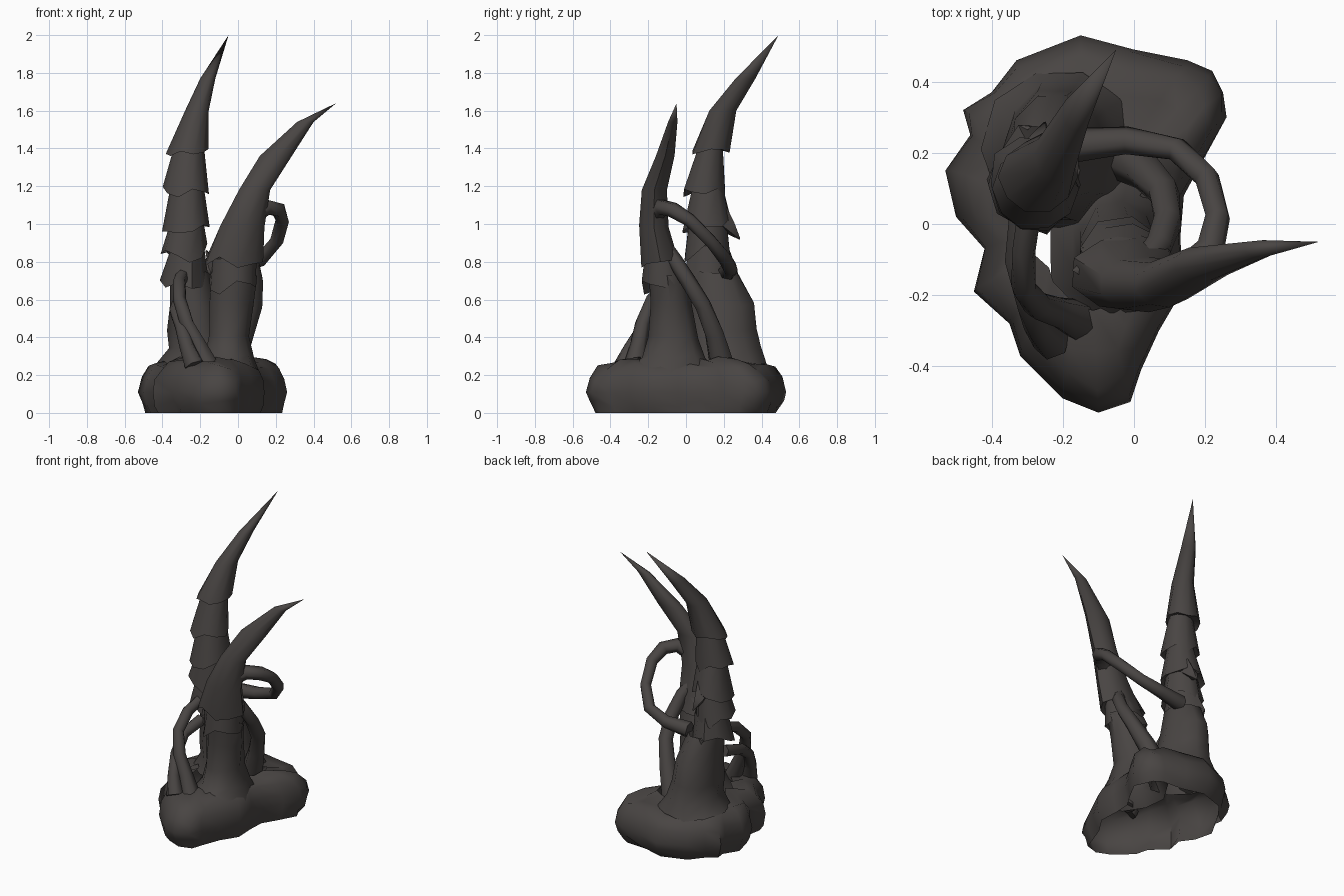
import bpy, bmesh, math, random
from mathutils import Vector

random.seed(4)
mat = bpy.data.materials.new("charred dark stone")
mat.diffuse_color = (0.066, 0.059, 0.056, 1)


def loft(name, rings, tip=None, start=None, angle=40):
    """Skin a list of point rings; optional end points close the ends."""
    bm = bmesh.new()
    vr = [[bm.verts.new(p) for p in r] for r in rings]
    n = len(vr[0])
    for a, b in zip(vr, vr[1:]):
        for i in range(n):
            j = (i + 1) % n
            bm.faces.new((a[i], a[j], b[j], b[i]))
    for end, ring in ((tip, vr[-1]), (start, vr[0])):
        if end is not None:
            v = bm.verts.new(end)
            for i in range(n):
                bm.faces.new((ring[i], ring[(i + 1) % n], v))
    bmesh.ops.recalc_face_normals(bm, faces=bm.faces)
    me = bpy.data.meshes.new(name)
    bm.to_mesh(me)
    bm.free()
    me.materials.append(mat)
    ob = bpy.data.objects.new(name, me)
    bpy.context.collection.objects.link(ob)
    bpy.ops.object.select_all(action='DESELECT')
    ob.select_set(True)
    bpy.context.view_layer.objects.active = ob
    bpy.ops.object.shade_smooth_by_angle(angle=math.radians(angle))
    return ob


def spire(name, slices, tip, sides=10):
    """slices: (z, x0, x1, y0, y1, ragged) horizontal extents of the horn."""
    rings = []
    for z, x0, x1, y0, y1, rag in slices:
        ring = []
        for i in range(sides):
            a = 2 * math.pi * i / sides
            k = 1 + random.uniform(-0.9, 0.5) * rag
            ring.append(Vector(((x0 + x1) / 2 + (x1 - x0) / 2 * math.cos(a) * k,
                                (y0 + y1) / 2 + (y1 - y0) / 2 * math.sin(a) * k,
                                z + random.uniform(-0.35, 0.35) * rag)))
        rings.append(ring)
    return loft(name, rings, tip, angle=50)


def vine(name, path, sides=6):
    """path: (x, y, z, radius) along a twisting root."""
    pts = [Vector(p[:3]) for p in path]
    rings = []
    for i, p in enumerate(pts):
        t = (pts[min(i + 1, len(pts) - 1)] - pts[max(i - 1, 0)]).normalized()
        u = t.cross(Vector((0.3, 0.2, 1))).normalized()
        w = t.cross(u)
        rings.append([p + (u * math.cos(a) + w * math.sin(a)) * path[i][3]
                      for a in (2 * math.pi * k / sides for k in range(sides))])
    return loft(name, rings, pts[-1], pts[0], 75)


# lumpy three-lobed rock base, open underneath
outline = [(-.15, .53), (0, .49), (.15, .46), (.22, .43), (.25, .37), (.26, .30),
           (.20, .19), (.14, .08), (.13, -.04), (.14, -.18), (.07, -.30), (.02, -.41),
           (-.01, -.50), (-.10, -.53), (-.20, -.49), (-.32, -.37), (-.35, -.28),
           (-.45, -.19), (-.42, -.07), (-.50, .02), (-.53, .15), (-.46, .25),
           (-.48, .32), (-.40, .37), (-.33, .46)]
cx, cy = -.13, .04
base = []
for z, s, j in ((0, .91, .03), (.05, .96, .025), (.11, 1, 0), (.18, .97, .025),
                (.24, .87, .03), (.265, .72, .03), (.285, .5, .02)):
    base.append([Vector((cx + (x - cx) * s * (1 + random.uniform(-j, j)),
                         cy + (y - cy) * s * (1 + random.uniform(-j, j)),
                         z + random.uniform(-j, j) * (z > 0) * .7)) for x, y in outline])
loft("rock_base", base, angle=60)

# tall horn: flared trunk, overlapping ragged collars, curved point
spire("tall_horn", [
    (.25, -.43, .01, -.02, .44, .04), (.34, -.37, -.05, .0, .405, .05),
    (.44, -.375, -.07, .0, .38, .05), (.57, -.36, -.10, .01, .37, .04),
    (.74, -.36, -.15, .02, .28, .03),
    (.69, -.41, -.16, -.03, .28, .16), (.87, -.36, -.18, .02, .23, .04),
    (.84, -.41, -.17, -.03, .25, .16), (1.01, -.36, -.18, .01, .22, .04),
    (.98, -.41, -.15, -.03, .25, .14), (1.19, -.36, -.18, .03, .20, .03),
    (1.17, -.40, -.155, -.02, .22, .08), (1.40, -.34, -.18, .06, .20, .03),
    (1.38, -.38, -.16, .03, .235, .06), (1.60, -.28, -.155, .12, .27, 0),
    (1.77, -.20, -.12, .26, .37, 0)], (-.05, .49, 2.0))

# short horn leaning to the right, its foot spreading into the rock
spire("short_horn", [
    (.22, -.25, .12, -.33, .16, .04), (.30, -.18, .09, -.24, .11, .04),
    (.40, -.16, .06, -.20, .07, .04), (.58, -.16, .08, -.19, .03, .04),
    (.72, -.15, .10, -.20, .0, .03),
    (.66, -.17, .11, -.24, .02, .14), (.82, -.14, .10, -.22, -.04, .03),
    (.78, -.175, .125, -.25, -.02, .14), (.99, -.10, .14, -.25, -.09, .03),
    (1.18, .0, .17, -.235, -.10, 0), (1.36, .11, .285, -.16, -.06, 0),
    (1.54, .31, .40, -.095, -.045, 0)], (.52, -.05, 1.64), 9)

# roots looping between the horns and the base
vine("loop_root", [(.06, -.17, 1.03, .05), (.15, -.13, 1.09, .045), (.215, -.07, 1.075, .042),
                   (.235, .02, 1.02, .036), (.205, .13, .91, .036), (.12, .21, .81, .036),
                   (-.02, .235, .765, .04), (-.18, .22, .75, .05)])
vine("inner_root", [(.02, -.12, .90, .035), (.07, -.06, .81, .04), (.095, .01, .70, .042),
                    (.085, .09, .57, .045), (.03, .15, .42, .055), (-.03, .19, .26, .07)])
vine("front_root", [(-.29, .06, .74, .035), (-.31, -.08, .69, .035), (-.31, -.18, .60, .035),
                    (-.27, -.23, .47, .04), (-.21, -.25, .36, .045), (-.16, -.27, .25, .06)])
vine("left_root", [(-.31, .05, .58, .04), (-.33, -.10, .54, .035), (-.30, -.22, .46, .035),
                   (-.27, -.29, .35, .04), (-.23, -.33, .25, .055)])

# thorns sticking out of the horn collars
vine("back_thorn", [(-.26, .17, 1.04, .07), (-.26, .23, .98, .04), (-.25, .285, .92, .004)], 4)
vine("side_thorn", [(-.08, -.12, .72, .05), (-.13, -.13, .79, .035), (-.17, -.13, .86, .004)], 4)
